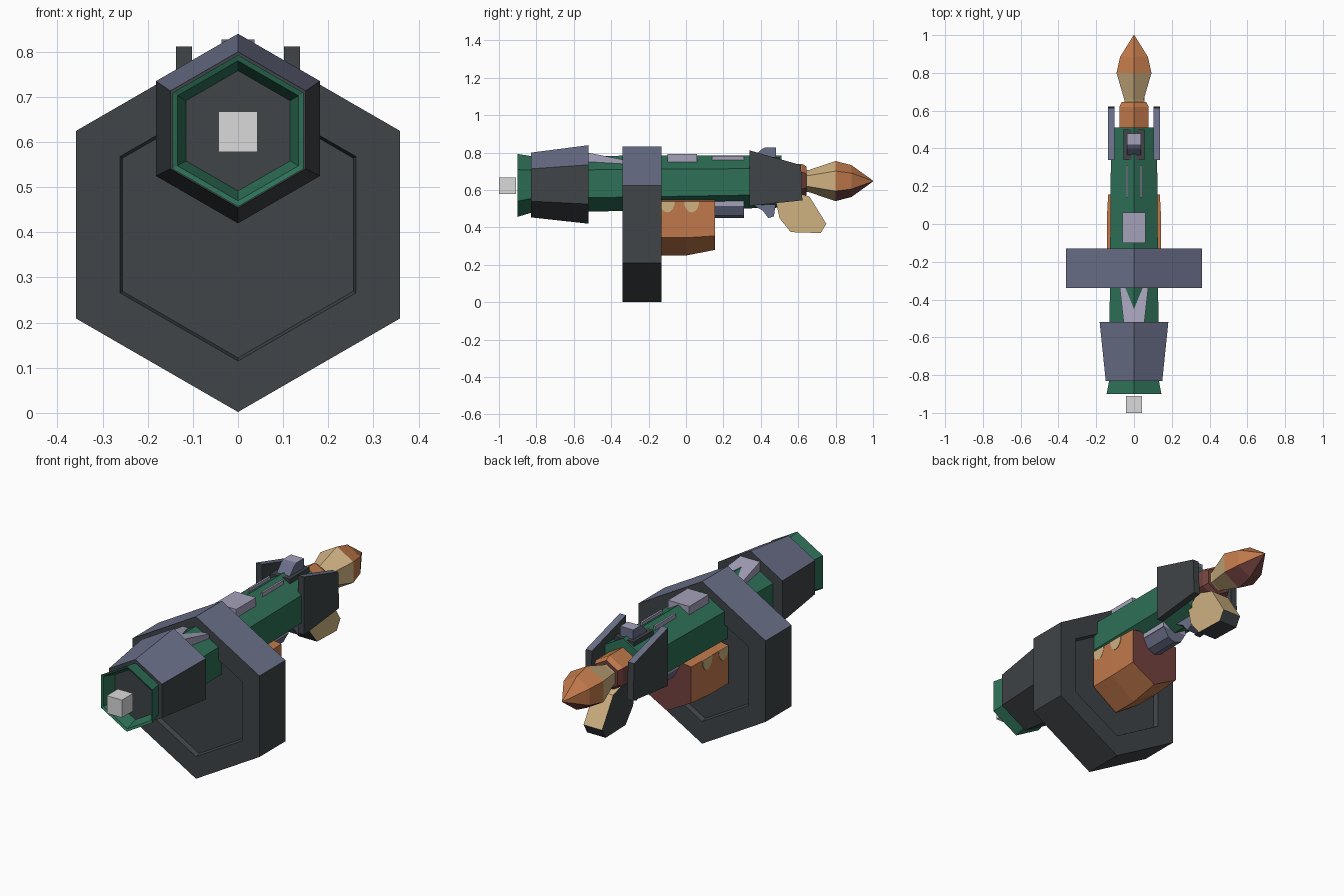
import bpy, bmesh, math
from mathutils import Vector

if "Cube" in bpy.data.objects:
    bpy.data.objects.remove(bpy.data.objects["Cube"])


def material(name, rgb):
    m = bpy.data.materials.new(name)
    m.diffuse_color = (*rgb, 1)
    m.use_nodes = True
    m.node_tree.nodes["Principled BSDF"].inputs["Base Color"].default_value = m.diffuse_color
    return m


GREEN = material("green", (.027, .162, .095))
CHARCOAL = material("charcoal", (.05, .058, .065))
SLATE = material("slate", (.145, .16, .25))
LAVENDER = material("lavender", (.38, .355, .49))
ORANGE = material("orange", (.53, .19, .07))
TAN = material("tan", (.62, .44, .22))
RED = material("dark red", (.17, .055, .05))
WHITE = material("white", (.7, .7, .7))


def finish(name, bm, mats, rule=None):
    bmesh.ops.recalc_face_normals(bm, faces=bm.faces)
    if rule:
        for f in bm.faces:
            f.material_index = rule(f.normal, f.calc_center_median())
    me = bpy.data.meshes.new(name)
    bm.to_mesh(me)
    bm.free()
    for m in mats:
        me.materials.append(m)
    ob = bpy.data.objects.new(name, me)
    bpy.context.collection.objects.link(ob)
    return ob


def loft(name, rings, mats, rule=None):
    """Hexagonal rings (y, centre z, radius) bridged along y, point up."""
    bm = bmesh.new()
    loops = []
    for y, cz, r in rings:
        loops.append([bm.verts.new((r * math.cos(a), y, cz + r * math.sin(a)))
                      for a in (math.radians(90 + 60 * k) for k in range(6))])
    for a, b in zip(loops, loops[1:]):
        for i in range(6):
            j = (i + 1) % 6
            bm.faces.new((a[i], a[j], b[j], b[i]))
    bm.faces.new(loops[0])
    bm.faces.new(loops[-1])
    return finish(name, bm, mats, rule)


def prism(name, pts, axis, lo, hi, mats, rule=None, slope=0):
    """Outline extruded along an axis; slope lowers z with growing y."""
    bm = bmesh.new()
    ends = []
    for d in (lo, hi):
        ring = []
        for u, v in pts:
            co = list({"x": (d, u, v), "y": (u, d, v), "z": (u, v, d)}[axis])
            co[2] -= slope * co[1]
            ring.append(bm.verts.new(co))
        ends.append(ring)
        bm.faces.new(ring)
    n = len(pts)
    for i in range(n):
        j = (i + 1) % n
        bm.faces.new((ends[0][i], ends[0][j], ends[1][j], ends[1][i]))
    return finish(name, bm, mats, rule)


def rect(u0, u1, v0, v1):
    return [(u0, v0), (u1, v0), (u1, v1), (u0, v1)]


def up(n, c):
    return int(n.z > .3)


# Barrel with flared, hollow muzzle
loft("barrel", [(-.82, .625, .13), (-.895, .625, .155), (-.9, .625, .168),
                (-.83, .63, .152), (.51, .646, .14)], [GREEN, CHARCOAL],
     lambda n, c: int(abs(c.y + .82) < .001 and n.y < -.9))
loft("muzzle_shroud", [(-.83, .627, .173), (-.52, .63, .21)],
     [CHARCOAL, SLATE], up)

# Hexagonal drum, recessed on both faces
loft("drum", [(-.315, .417, .295), (-.34, .417, .302), (-.34, .417, .415),
              (-.13, .417, .415), (-.13, .417, .302), (-.155, .417, .295)],
     [CHARCOAL, SLATE],
     lambda n, c: int(n.z > .3 and (c.xz - Vector((0, .417))).length > .33))

# Floating block before the muzzle
b = loft("muzzle_block", [(-1, .625, .1), (-.91, .625, .1)], [WHITE])
bpy.data.objects.remove(b)
prism("muzzle_block", rect(-.043, .043, .578, .668), "y", -1, -.91, [WHITE])

# Front sight fork, top plate and twin rails
prism("front_sight", [(-.075, -.34), (-.055, -.52), (.055, -.52), (.075, -.34),
                      (.045, -.34), (0, -.45), (-.045, -.34)],
      "z", .62, .695, [LAVENDER], slope=.2)
prism("top_plate", rect(-.06, .06, -.1, .06), "z", .74, .793, [LAVENDER])
for s in (-1, 1):
    prism("top_rail", rect(s * .037 - .005, s * .037 + .005, .14, .31),
          "z", .74, .782, [LAVENDER])

# Rear sight
prism("rear_sight_base", rect(-.055, .055, .34, .5), "z", .74, .778, [CHARCOAL])
prism("rear_sight", [(.35, .76), (.40, .815), (.42, .827), (.48, .827),
                     (.48, .76)], "x", -.037, .037, [SLATE, LAVENDER],
      lambda n, c: int(n.z > .9))

# Rear side plates
for s in (-1, 1):
    prism("side_plate", [(.34, .812), (.615, .733), (.622, .545), (.34, .515)],
          "x", s * .102, s * .137, [CHARCOAL, SLATE], up)

# Magazine box with a V-shaped bottom and shallower rear
bm = bmesh.new()
rings = []
for y, low, keel, w in ((-.14, .345, .25, .142), (0, .345, .25, .142),
                        (.155, .355, .28, .138)):
    rings.append([bm.verts.new(p) for p in (
        (-w, y, .54), (-w, y, low), (0, y, keel), (w, y, low), (w, y, .54),
        (0, y, .56))])
for a, b in zip(rings, rings[1:]):
    for i in range(6):
        j = (i + 1) % 6
        bm.faces.new((a[i], a[j], b[j], b[i]))
bm.faces.new(rings[0])
bm.faces.new(rings[-1])
finish("magazine", bm, [ORANGE, RED], lambda n, c: int(n.y > .8))

# Pale spots on the magazine sides
for s in (-1, 1):
    for y in (-.1, .03):
        arc = [(y + .04 * math.cos(a), .54 + .06 * math.sin(a))
               for a in (math.pi + math.pi * k / 8 for k in range(9))]
        prism("magazine_spot", arc, "x", s * .136, s * .1435, [TAN])

# Trigger housing and trigger
prism("housing_top", rect(.15, .31, .515, .557), "x", -.07, .07, [LAVENDER])
prism("housing", [(-.07, .52), (.07, .52), (.04, .465), (0, .45), (-.04, .465)],
      "y", .14, .31, [SLATE])
prism("trigger", [(.34, .53), (.48, .53), (.47, .46), (.44, .45), (.41, .49)],
      "x", -.03, .03, [SLATE])

# Grip, pale on its right and rear upper faces
prism("grip", [(.48, .54), (.50, .45), (.56, .375), (.72, .37), (.75, .42),
               (.66, .565), (.55, .6)], "x", -.05, .055, [CHARCOAL, TAN],
      lambda n, c: int(n.x > .5 or (n.z > .2 and n.y > .2)))

# Rear collar and faceted tail cone
loft("rear_collar", [(.5, .65, .09), (.62, .65, .09), (.645, .65, .075)],
     [RED, ORANGE], up)
loft("tail_cone", [(.63, .648, .055), (.66, .648, .06), (.8, .648, .107),
                   (.885, .648, .085), (1, .648, .002)],
     [ORANGE, TAN, RED],
     lambda n, c: 1 if c.y < .8 else (2 if n.z < -.3 else 0))
